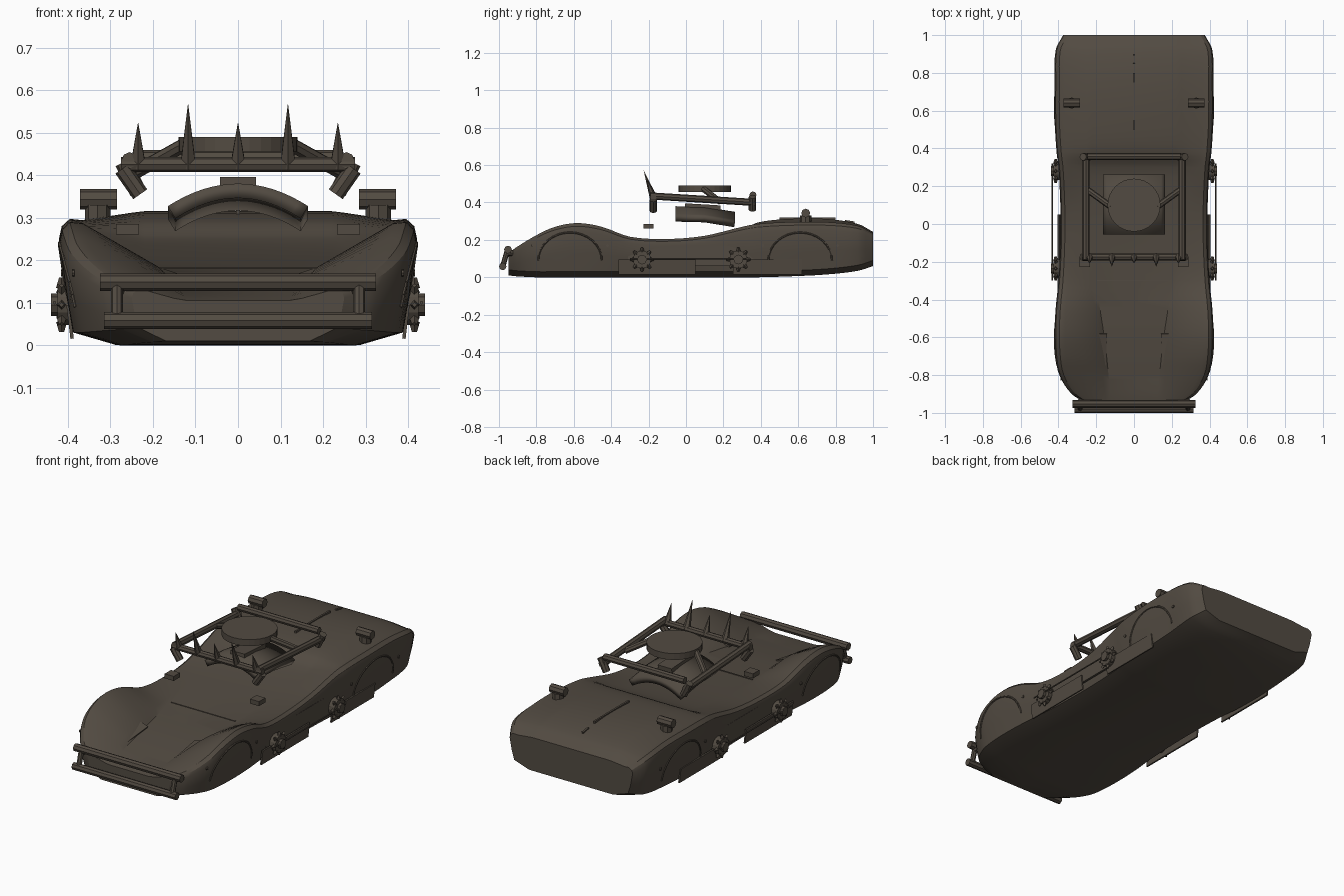
import bpy, bmesh, math
from mathutils import Vector

cube = bpy.data.objects.get("Cube")
if cube:
    bpy.data.objects.remove(cube, do_unlink=True)

paint = bpy.data.materials.new("dark brown metal")
paint.use_nodes = True
BROWN = (0.085, 0.07, 0.054, 1)
paint.diffuse_color = BROWN
paint.node_tree.nodes["Principled BSDF"].inputs["Base Color"].default_value = BROWN


def finish(name, bm, angle=None):
    bmesh.ops.recalc_face_normals(bm, faces=bm.faces)
    mesh = bpy.data.meshes.new(name)
    bm.to_mesh(mesh)
    bm.free()
    mesh.materials.append(paint)
    ob = bpy.data.objects.new(name, mesh)
    bpy.context.collection.objects.link(ob)
    if angle:
        bpy.ops.object.select_all(action='DESELECT')
        ob.select_set(True)
        bpy.context.view_layer.objects.active = ob
        bpy.ops.object.shade_smooth_by_angle(angle=math.radians(angle))
    return ob


def box(name, center, size, tilt=0):
    bm = bmesh.new()
    bmesh.ops.create_cube(bm, size=1)
    bmesh.ops.scale(bm, vec=size, verts=bm.verts)
    ob = finish(name, bm)
    ob.location = center
    ob.rotation_euler.x = tilt
    return ob


def rod(name, a, b, r, r2=None, sides=8):
    a, b = Vector(a), Vector(b)
    bm = bmesh.new()
    bmesh.ops.create_cone(bm, cap_ends=True, segments=sides, radius1=r,
                          radius2=r if r2 is None else r2, depth=(b - a).length)
    ob = finish(name, bm)
    ob.location = (a + b) / 2
    ob.rotation_euler = (b - a).to_track_quat('Z', 'Y').to_euler()
    return ob


# Body stations: y, half width, fender height, centre height, hood half width, floor
STATIONS = [
    (-.95, .25, .13, .105, .12, .01), (-.9, .33, .165, .115, .125, .005),
    (-.8, .395, .225, .13, .135, 0), (-.7, .415, .27, .145, .145, 0),
    (-.58, .42, .29, .16, .16, 0), (-.45, .415, .27, .17, .18, 0),
    (-.3, .4, .217, .18, .2, 0), (-.1, .39, .205, .195, .21, 0),
    (.1, .39, .222, .215, .22, 0), (.3, .4, .27, .25, .22, 0),
    (.38, .41, .285, .292, .22, 0), (.55, .42, .295, .312, .22, .005),
    (.75, .42, .295, .312, .22, .015), (.92, .415, .275, .285, .22, .035),
    (1, .375, .235, .243, .22, .06)]


def station(y):
    """Smoothly interpolate the body stations at y."""
    i = max(k for k in range(len(STATIONS) - 1) if STATIONS[k][0] <= y)
    s = [STATIONS[min(max(i + k, 0), len(STATIONS) - 1)] for k in (-1, 0, 1, 2)]
    h = s[2][0] - s[1][0]
    t = (y - s[1][0]) / h
    out = []
    for c in range(1, 6):
        m1 = (s[2][c] - s[0][c]) / (s[2][0] - s[0][0]) * h
        m2 = (s[3][c] - s[1][c]) / (s[3][0] - s[1][0]) * h
        p, q = s[1][c], s[2][c]
        out.append(p + t * m1 + t * t * (3 * (q - p) - 2 * m1 - m2)
                   + t ** 3 * (2 * (p - q) + m1 + m2))
    return out


def half_section(y):
    w, zf, zc, hood, floor = station(y)
    h = zf - floor
    return [(0, floor), (w * .68, floor), (w * .925, floor + .03),
            (w * .965, floor + h * .45), (w, floor + h * .84),
            (w * .985, floor + h * .94), (w * .94, zf), (w * .87, zf - h * .01),
            (hood + .03, zc + (zf - zc) * .2), (hood, zc), (0, zc)]


def side_x(y, z):
    pts = half_section(y)[1:6]
    for (xa, za), (xb, zb) in zip(pts, pts[1:]):
        if za <= z <= zb:
            return xa + (xb - xa) * (z - za) / (zb - za)
    return pts[-1][0]


bm = bmesh.new()
rings = []
for (a, *_), (b, *_) in zip(STATIONS, STATIONS[1:]):
    rings += [a + (b - a) * k / 4 for k in range(4)]
rings.append(1)
loops = []
for y in rings:
    half = half_section(y)
    full = half + [(-x, z) for x, z in reversed(half[1:-1])]
    loops.append([bm.verts.new((x, y, z)) for x, z in full])
for p, q in zip(loops, loops[1:]):
    for k in range(len(p)):
        n = (k + 1) % len(p)
        bm.faces.new((p[k], p[n], q[n], q[k]))
bm.faces.new(loops[0])
bm.faces.new(loops[-1])
finish("body", bm, 28)

# Centre fin, hood seam and nose plates
box("tail_fin", (0, .65, .312), (.01, .3, .016))
box("tail_fin_rear", (0, .875, .295), (.01, .05, .015), -.15)
box("hood_seam", (0, -.3, .18), (.39, .006, .006))

for s, side in ((1, "left"), (-1, "right")):
    # Lamps on the tail and blocks on the front fenders
    rod(f"{side}_tail_lamp_post", (s * .33, .64, .27), (s * .33, .64, .33), .03)
    rod(f"{side}_tail_lamp", (s * .285, .64, .343), (s * .372, .64, .343), .024)
    box(f"{side}_fender_block", (s * .26, -.2, .273), (.055, .055, .025))
    lamp = box(f"{side}_hood_lamp_plate", (s * .19, -.665, .168), (.09, .17, .008), .14)
    lamp.rotation_euler.y = -s * .32

    # Wheel arch lips with small fixings
    for y0, end in ((-.62, "front"), (.61, "rear")):
        arch = []
        for k in range(17):
            a = math.pi * k / 16
            y, z = y0 + .17 * math.cos(a), .09 + .15 * math.sin(a)
            arch.append((s * side_x(y, z), y, z))
        for k, (a, b) in enumerate(zip(arch, arch[1:])):
            rod(f"{side}_{end}_arch_lip_{k}", a, b, .005, sides=6)
        for dy in (-.2, .2):
            x = side_x(y0 + dy, .17)
            rod(f"{side}_{end}_bolt", (s * x, y0 + dy, .17), (s * (x + .006), y0 + dy, .17), .008)

    # Side panel, hanging skirts and rods
    box(f"{side}_side_panel", (s * .383, .08, .115), (.012, .78, .11))
    for y0, y1 in ((-.36, .05), (.25, .62)):
        skirt = box(f"{side}_skirt", (s * .395, (y0 + y1) / 2, .055), (.008, y1 - y0, .08))
        skirt.rotation_euler.y = s * .12
    rod(f"{side}_side_rod", (s * .432, -.3, .1), (s * .432, .32, .1), .004, sides=6)

    # Toothed discs
    for y0 in (-.235, .28):
        rod(f"{side}_disc", (s * .37, y0, .095), (s * .425, y0, .095), .048, sides=16)
        rod(f"{side}_disc_hub", (s * .42, y0, .095), (s * .44, y0, .095), .026)
        for k in range(8):
            a = math.tau * k / 8
            c, d = math.cos(a), math.sin(a)
            rod(f"{side}_disc_tooth", (s * .415, y0 + .04 * c, .095 + .04 * d),
                (s * .415, y0 + .064 * c, .095 + .064 * d), .013, .006, 4)

    # Rack side: rail, legs and diagonal strut
    rod(f"{side}_rack_rail", (s * .255, -.19, .435), (s * .255, .37, .4), .019)
    rod(f"{side}_rack_front_leg", (s * .272, -.175, .415), (s * .23, -.175, .355), .02)
    rod(f"{side}_rack_rear_leg", (s * .27, .355, .43), (s * .235, .355, .36), .02)
    rod(f"{side}_rack_strut", (s * .12, .09, .475), (s * .245, .18, .405), .017)

    # Bumper uprights and mounts
    rod(f"{side}_bumper_upright", (s * .285, -.982, .05), (s * .285, -.952, .155), .014)
    rod(f"{side}_bumper_mount", (s * .285, -.96, .13), (s * .27, -.87, .13), .015)

# Bumper bars
rod("bumper_upper_bar", (-.325, -.952, .148), (.325, -.952, .148), .021)
rod("bumper_lower_bar", (-.315, -.98, .058), (.315, -.98, .058), .02)

# Rack cross bars
rod("rack_front_bar", (-.275, -.175, .425), (.275, -.175, .425), .018)
rod("rack_rear_bar", (-.245, .358, .44), (.245, .358, .44), .019)

# Spikes leaning forward from the front bar
for k in range(-2, 3):
    x, rise = k * .1175, .15 if abs(k) == 1 else .105
    rod("rack_spike", (x, -.172, .42), (x, -.172 - rise * .36, .42 + rise), .021, 0, 6)

# Turret disc and the arched roof plate beneath it
rod("turret_disc", (0, .1, .455), (0, .1, .49), .14, sides=32)
bm = bmesh.new()
grid = []
for y, drop in ((-.055, 0), (.1, .004), (.262, .03)):
    row = []
    for k in range(-8, 9):
        x = .165 * k / 8
        row.append(bm.verts.new((x, y, .38 - drop - 1.95 * x * x)))
    grid.append(row)
for p, q in zip(grid, grid[1:]):
    for k in range(len(p) - 1):
        bm.faces.new((p[k], p[k + 1], q[k + 1], q[k]))
roof = finish("arched_roof", bm, 30)
shell = roof.modifiers.new("thickness", 'SOLIDIFY')
shell.thickness = .034
shell.offset = -1
box("roof_block", (0, .09, .378), (.085, .19, .024), -.06)
